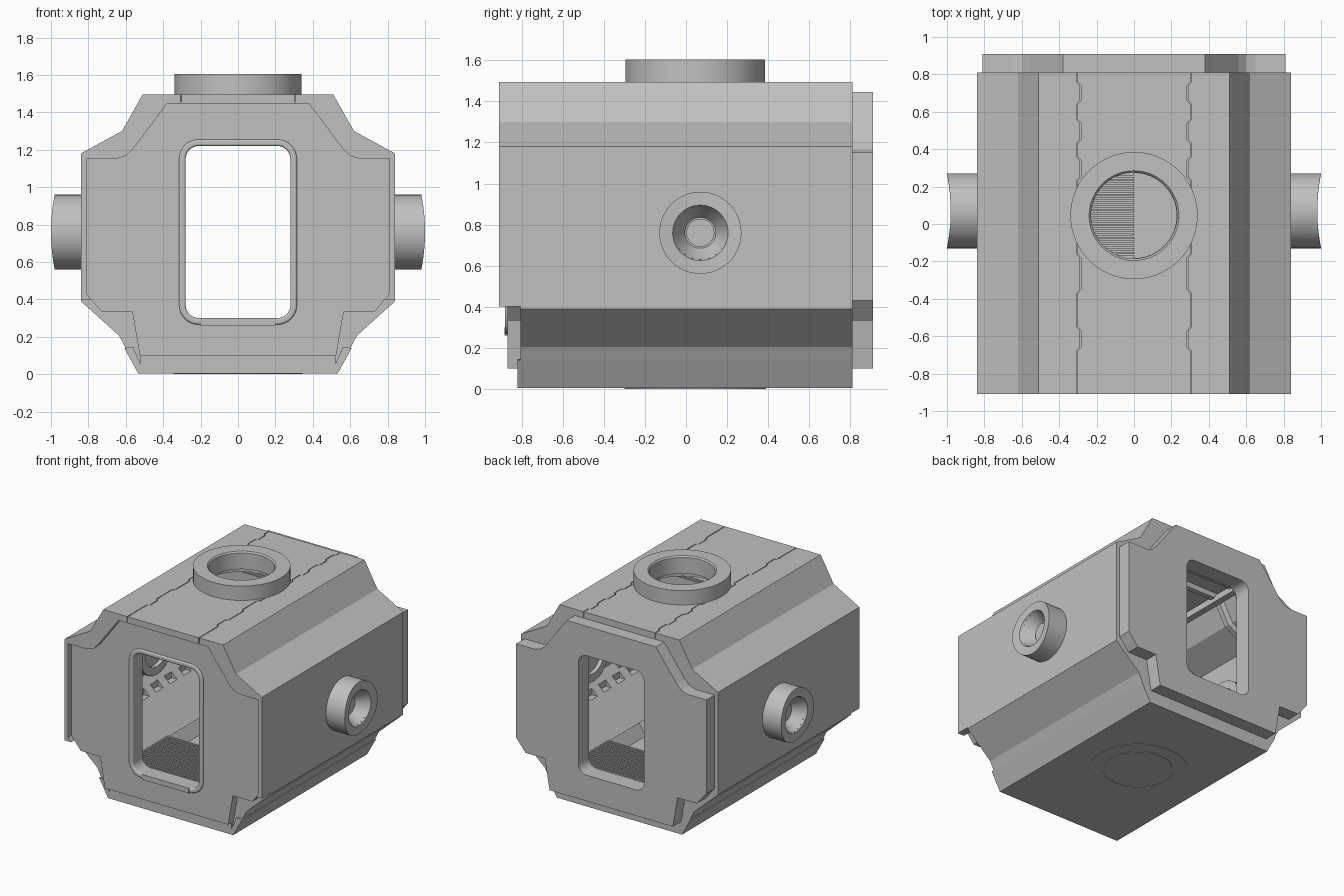
import bpy, bmesh, math
from mathutils import Matrix

cube = bpy.data.objects.get("Cube")
if cube:
    bpy.data.objects.remove(cube)

GREY = bpy.data.materials.new("hull grey")
GREY.use_nodes = True
GREY.diffuse_color = (0.53, 0.53, 0.53, 1)
GREY.node_tree.nodes["Principled BSDF"].inputs["Base Color"].default_value = GREY.diffuse_color


def finish(name, bm, smooth=False):
    bmesh.ops.recalc_face_normals(bm, faces=bm.faces)
    me = bpy.data.meshes.new(name)
    bm.to_mesh(me)
    bm.free()
    ob = bpy.data.objects.new(name, me)
    bpy.context.collection.objects.link(ob)
    me.materials.append(GREY)
    if smooth:
        smooth_shade(ob)
    return ob


def smooth_shade(ob):
    bpy.ops.object.select_all(action="DESELECT")
    ob.select_set(True)
    bpy.context.view_layer.objects.active = ob
    bpy.ops.object.shade_smooth_by_angle(angle=math.radians(40))


def extrude(name, pts, vec):
    """Extrude a flat outline of 3D points."""
    bm = bmesh.new()
    face = bm.faces.new([bm.verts.new(p) for p in pts])
    out = bmesh.ops.extrude_face_region(bm, geom=[face])
    moved = [v for v in out["geom"] if isinstance(v, bmesh.types.BMVert)]
    bmesh.ops.translate(bm, verts=moved, vec=vec)
    return finish(name, bm)


def prism(name, pts, y0, y1):
    """Extrude an (x, z) outline along y."""
    return extrude(name, [(x, y0, z) for x, z in pts], (0, y1 - y0, 0))


def boxes(name, items):
    """One object from (centre, size) boxes."""
    bm = bmesh.new()
    for c, s in items:
        bmesh.ops.create_cube(bm, size=1, matrix=Matrix.Translation(c) @ Matrix.Diagonal((*s, 1)))
    return finish(name, bm)


def lathe(name, profile, centre, axis="Z", steps=64, shape=None, closed=True):
    """Spin (radius, height) points around the axis."""
    bm = bmesh.new()
    vs = [bm.verts.new((r, 0, h)) for r, h in profile]
    es = [bm.edges.new(p) for p in zip(vs, vs[1:])]
    if closed:
        es.append(bm.edges.new((vs[-1], vs[0])))
    bmesh.ops.spin(bm, geom=vs + es, cent=(0, 0, 0), axis=(0, 0, 1), angle=math.tau, steps=steps)
    bmesh.ops.remove_doubles(bm, verts=bm.verts, dist=0.0001)
    if axis != "Z":
        bm.transform(Matrix.Rotation(math.pi / 2 * (1 if axis == "X" else -1), 4, "Y"))
    if shape:
        for v in bm.verts:
            shape(v.co)
    bm.transform(Matrix.Translation(centre))
    return finish(name, bm, smooth=True)


def cut(ob, cutter):
    mod = ob.modifiers.new("cut", "BOOLEAN")
    mod.object, mod.operation, mod.solver = cutter, "DIFFERENCE", "EXACT"
    deps = bpy.context.evaluated_depsgraph_get()
    me = bpy.data.meshes.new_from_object(ob.evaluated_get(deps))
    ob.modifiers.clear()
    ob.data = me
    bpy.data.objects.remove(cutter)


def mirrored(half):
    return half + [(-x, z) for x, z in reversed(half)]


def doorway(grow=0.0):
    """Rounded rectangle of the passage opening."""
    pts, r = [], 0.07 + grow
    for i, (sx, z) in enumerate([(1, 1.15), (-1, 1.15), (-1, 0.37), (1, 0.37)]):
        for k in range(9):
            a = math.pi / 2 * (i + k / 8)
            pts.append((sx * 0.21 + r * math.cos(a), z + r * math.sin(a)))
    return pts


def cylinder(radius, low, high):
    """Cutter around the hatch axis."""
    return lathe("cutter", [(0, low), (radius, low), (radius, high), (0, high)], HATCH, closed=False)


HATCH = (0, 0.045, 0)
PORT = (0, 0.07, 0.76)
outer = mirrored([(0.53, 0.003), (0.635, 0.205), (0.84, 0.39), (0.84, 1.18), (0.62, 1.30), (0.51, 1.495)])
inner = mirrored([(0.50, 0.09), (0.61, 0.28), (0.77, 0.43), (0.77, 1.13), (0.57, 1.24), (0.47, 1.42)])
plate = mirrored([(0.525, 0.10), (0.565, 0.333), (0.73, 0.333), (0.81, 0.43), (0.81, 1.152),
                  (0.65, 1.152), (0.60, 1.167), (0.56, 1.205), (0.38, 1.446)])

# Hull shell: hollow, recessed at the front, open at doors and hatches
hull = prism("hull_shell", outer, -0.91, 0.81)
cut(hull, boxes("cutter", [((0, -1.0, 0.15), (3, 0.39, 0.50))]))
cut(hull, prism("cutter", plate, -1.0, -0.80))
cut(hull, prism("cutter", inner, -0.76, 0.78))
cut(hull, prism("cutter", doorway(), -1.0, 1.0))
cut(hull, cylinder(0.24, -0.5, 2))
cut(hull, cylinder(0.295, 1.0, 1.47))

# Stepped seams along the roof
seam, x = [(0.305, -1.0)], 0.305
for i, y in enumerate([-0.67, -0.56, -0.36, -0.17, 0.24, 0.35, 0.44, 0.55, 0.65, 0.75]):
    step = 0.287 if i % 2 == 0 else 0.305
    seam += [(x, y - 0.01), (step, y + 0.01)]
    x = step
seam.append((0.305, 1.0))
strip = [(x - 0.003, y) for x, y in seam] + [(x + 0.003, y) for x, y in reversed(seam)]
for s in (1, -1):
    cut(hull, extrude("cutter", [(s * x, y, 1.455) for x, y in strip], (0, 0, 0.2)))

# Skirts stepping out below the flanks, and the front toe between them
for s, side in ((1, "left"), (-1, "right")):
    prism(side + "_skirt", [(s * x, z) for x, z in
          [(0.50, 0.003), (0.533, 0.003), (0.608, 0.14), (0.56, 0.145)]], -0.82, 0.81)
boxes("front_toe", [((0, -0.81, 0.051), (1.04, 0.02, 0.096))])

# End plates with the passage opening
for name, y0, y1 in (("front_plate", -0.87, -0.79), ("back_plate", 0.80, 0.91)):
    end = prism(name, plate, y0, y1)
    cut(end, prism("cutter", doorway(), y0 - 0.1, y1 + 0.1))
frame = prism("front_door_frame", doorway(0.035), -0.882, -0.80)
cut(frame, prism("cutter", doorway(), -1, 0))
bev = frame.modifiers.new("soft edge", "BEVEL")
bev.width, bev.segments, bev.limit_method = 0.011, 4, "ANGLE"
smooth_shade(frame)
boxes("door_sill", [((0, -0.875, 0.28), (0.40, 0.02, 0.04))])

# Top hatch collar, bottom hatch ring and tube
lathe("top_hatch_collar", [(0.23, 1.47), (0.34, 1.47), (0.34, 1.605), (0.24, 1.605), (0.23, 1.595)], HATCH)
lathe("bottom_hatch_ring", [(0.25, 0.0), (0.345, 0.0), (0.345, 0.02), (0.25, 0.02)], HATCH)
lathe("bottom_hatch_tube", [(0.228, 0.02), (0.26, 0.02), (0.26, 0.285), (0.228, 0.285)], HATCH)


# Side ports: funnels whose rims follow an upright cylinder
def saddle(co):
    if abs(co.x) > 0.95:
        co.x += math.copysign(0.02 * (co.y / 0.2) ** 2, co.x)


for s, side, axis in ((1, "left", "X"), (-1, "right", "-X")):
    lathe(side + "_port", [(0.20, 0.80), (0.20, 0.98), (0.135, 0.98), (0.13, 0.97), (0.075, 0.89),
                           (0.068, 0.89), (0.068, 0.90), (0, 0.90)], PORT, axis, 48, saddle, False)
    studs = []
    for k in range(20):
        a = math.tau * k / 20
        studs.append(((s * 0.968, 0.07 + 0.132 * math.cos(a), 0.76 + 0.132 * math.sin(a)), (0.012, 0.008, 0.008)))
    boxes(side + "_port_studs", studs)
    lathe(side + "_port_inner_ring", [(0.14, 0.74), (0.20, 0.74), (0.20, 0.79), (0.14, 0.79)], PORT, axis, 48)

    # Sloped console along the wall with a row of slots
    console = prism(side + "_console", [(s * x, z) for x, z in
                    [(0.78, 0.60), (0.45, 0.262), (0.60, 0.262), (0.78, 0.40)]], -0.77, 0.79)
    cut(console, boxes("cutter", [((s * 0.69, -0.68 + 0.17 * k, 0.515), (0.05, 0.09, 0.06)) for k in range(9)]))
    boxes(side + "_overhead_rail", [((s * 0.44, 0, 1.38), (0.05, 1.55, 0.05))])

# Wall ribs following the inner outline
bm = bmesh.new()
for y in (-0.70, -0.45, -0.25, 0.36, 0.56, 0.73):
    loops = []
    for f, dy in ((1.0, -0.03), (0.95, -0.02), (0.95, 0.02), (1.0, 0.03)):
        loops.append([bm.verts.new((x * f, y + dy, 0.76 + (z - 0.76) * f)) for x, z in inner])
    n = len(inner)
    for a, b in zip(loops, loops[1:]):
        for i in range(n):
            bm.faces.new((a[i], a[(i + 1) % n], b[(i + 1) % n], b[i]))
finish("wall_ribs", bm)

# Deck with tread bars, open above the lower hatch
deck = boxes("deck", [((0, 0, 0.25), (1.20, 1.56, 0.02))]
             + [((0, -0.75 + 0.03 * k, 0.264), (0.98, 0.014, 0.01)) for k in range(51)])
cut(deck, cylinder(0.24, 0, 1))

# Grating over half of the lower hatch
slats = []
for k in range(-11, 12):
    w = math.sqrt(0.24 ** 2 - (0.02 * k) ** 2) + 0.01
    slats.append(((-w / 2, HATCH[1] + 0.02 * k, 0.27), (w, 0.013, 0.02)))
boxes("hatch_grating", slats)
